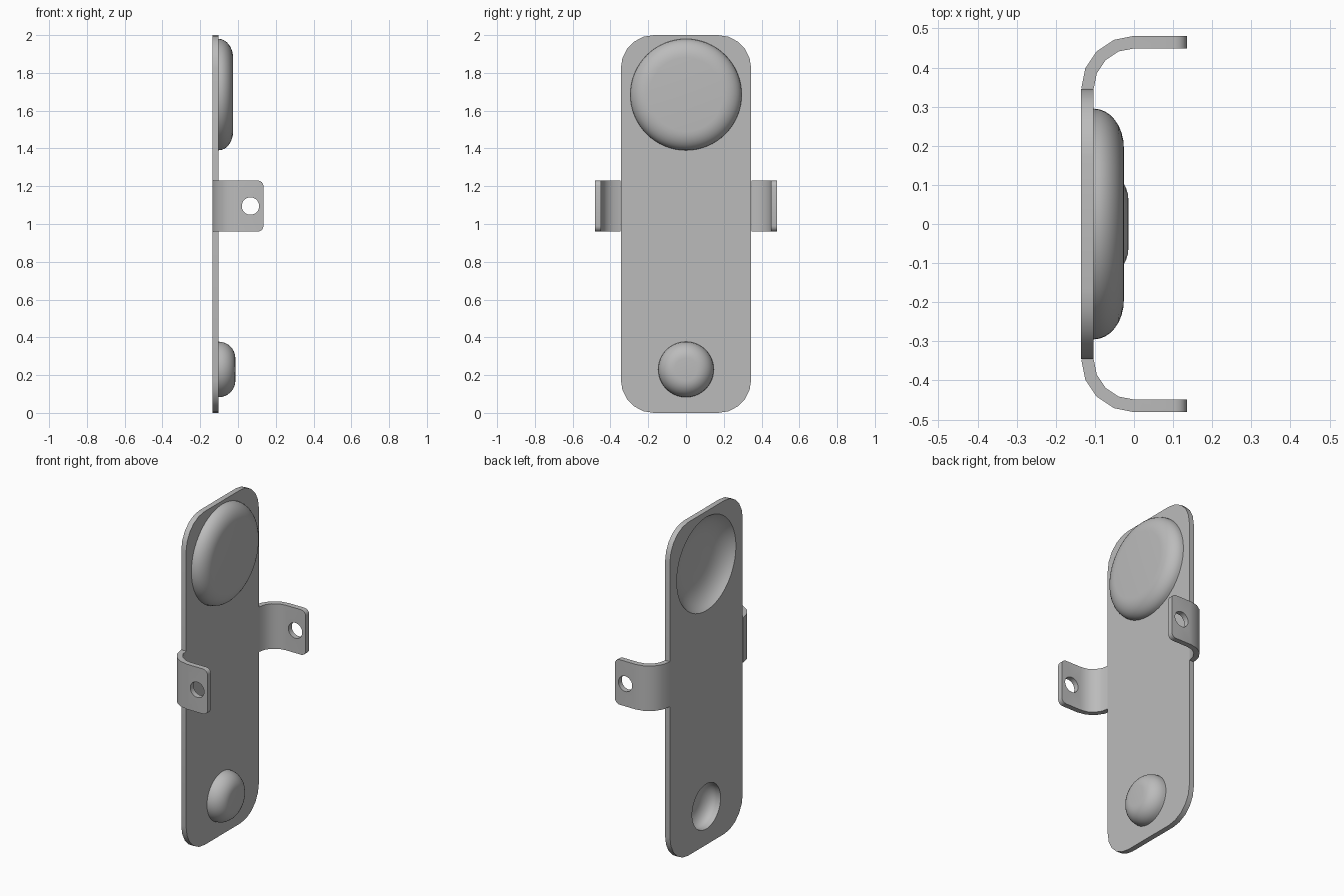
import bpy, bmesh
from math import sin, cos, pi, radians

if "Cube" in bpy.data.objects:
    bpy.data.objects.remove(bpy.data.objects["Cube"])

BACK, FRONT = -0.135, -0.103      # the two faces of the sheet, along x
SEG = 64

steel = bpy.data.materials.new("grey_steel")
steel.diffuse_color = (0.5, 0.5, 0.5, 1)
steel.use_nodes = True
steel.node_tree.nodes["Principled BSDF"].inputs["Base Color"].default_value = steel.diffuse_color


def finish(bm, name, smooth=True):
    bmesh.ops.remove_doubles(bm, verts=bm.verts, dist=1e-5)
    bmesh.ops.recalc_face_normals(bm, faces=bm.faces)
    me = bpy.data.meshes.new(name)
    bm.to_mesh(me)
    bm.free()
    me.materials.append(steel)
    ob = bpy.data.objects.new(name, me)
    bpy.context.collection.objects.link(ob)
    if smooth:
        shade(ob)
    return ob


def shade(ob):
    bpy.ops.object.select_all(action='DESELECT')
    ob.select_set(True)
    bpy.context.view_layer.objects.active = ob
    bpy.ops.object.shade_smooth_by_angle(angle=radians(32))


def extruded(loops, vec):
    """Fill closed loops (outline, then holes) and extrude them along vec."""
    bm = bmesh.new()
    edges = []
    for loop in loops:
        vs = [bm.verts.new(p) for p in loop]
        edges += [bm.edges.new((vs[i - 1], vs[i])) for i in range(len(vs))]
    bmesh.ops.triangle_fill(bm, edges=edges, use_beauty=True)
    ret = bmesh.ops.extrude_face_region(bm, geom=bm.faces[:])
    bmesh.ops.translate(bm, vec=vec,
                        verts=[v for v in ret["geom"] if isinstance(v, bmesh.types.BMVert)])
    return bm


def ring(r, z, x):
    return [(x, r * cos(2 * pi * i / SEG), z + r * sin(2 * pi * i / SEG)) for i in range(SEG)]


def quarter(r0, x0, r1, x1, n=8):
    """Quarter ellipse from a steep rim (r0, x0) to a flat crown (r1, x1)."""
    return [(r1 + (r0 - r1) * cos(i * pi / 2 / n), x0 + (x1 - x0) * sin(i * pi / 2 / n))
            for i in range(n + 1)]


def dome(name, z, outer, inner):
    """Hollow pressed dome: outer skin to the axis, then inner skin back to the rim."""
    bm = bmesh.new()
    crown, cup = outer[-1][1], inner[-1][1]
    rows = [[bm.verts.new(p) for p in ring(r, z, x)] for r, x in inner[::-1] + outer]
    for a, b in zip(rows, rows[1:]):
        for i in range(SEG):
            bm.faces.new((a[i - 1], a[i], b[i], b[i - 1]))
    bm.faces.new(rows[0])
    bm.faces.new(rows[-1])
    return finish(bm, name)


# Back plate with rounded corners and openings behind the domes
W, R, N = 0.345, 0.175, 5
outline = []
for k, (cy, cz) in enumerate([(W - R, 2 - R), (R - W, 2 - R), (R - W, R), (W - R, R)]):
    for i in range(N + 1):
        a = (k + i / N) * pi / 2
        outline.append((BACK, cy + R * cos(a), cz + R * sin(a)))
holes = [ring(0.28, 1.685, BACK), ring(0.135, 0.23, BACK)]
finish(extruded([outline] + holes, (FRONT - BACK, 0, 0)), "back_plate")

# Pressed domes
dome("large_dome", 1.685, quarter(0.295, FRONT, 0.195, -0.026),
     [(0.28, BACK), (0.265, -0.115), (0.24, -0.094), (0.21, -0.077),
      (0.17, -0.064), (0.12, -0.057), (0.06, -0.055)])
dome("small_dome", 0.23, quarter(0.147, FRONT, 0.06, -0.014),
     quarter(0.135, FRONT, 0.05, -0.045))

# Curved side tab: J-shaped profile extruded upwards, corners rounded, hole cut
Z0, Z1, CY, END = 0.96, 1.23, 0.346, 0.135
arc = lambda r: [(-r * cos(i * pi / 8), CY + r * sin(i * pi / 8), Z0) for i in range(5)]
profile = arc(-BACK) + [(END, CY - BACK, Z0), (END, CY - FRONT, Z0)] + arc(-FRONT)[::-1]
bm = extruded([profile], (0, 0, Z1 - Z0))
bmesh.ops.dissolve_limit(bm, angle_limit=0.01, verts=bm.verts, edges=bm.edges)
corners = [e for e in bm.edges if all(abs(v.co.x - END) < 1e-4 for v in e.verts)
           and abs(e.verts[0].co.z - e.verts[1].co.z) < 1e-4]
bmesh.ops.bevel(bm, geom=corners, offset=0.03, segments=4, profile=0.5, affect='EDGES')
tab = finish(bm, "side_tab", smooth=False)

cutter = finish(extruded([[(0.066 + 0.046 * cos(i * pi / 16), 0.40, 1.095 + 0.046 * sin(i * pi / 16))
                           for i in range(32)]], (0, 0.15, 0)), "hole_cutter", smooth=False)
cutter.hide_render = True
mod = tab.modifiers.new("hole", 'BOOLEAN')
mod.object = cutter
mod.solver = 'EXACT'
bpy.context.view_layer.objects.active = tab
bpy.ops.object.modifier_apply(modifier=mod.name)
bpy.data.objects.remove(cutter)
shade(tab)
mirror = tab.modifiers.new("other_side", 'MIRROR')
mirror.use_axis = (False, True, False)
